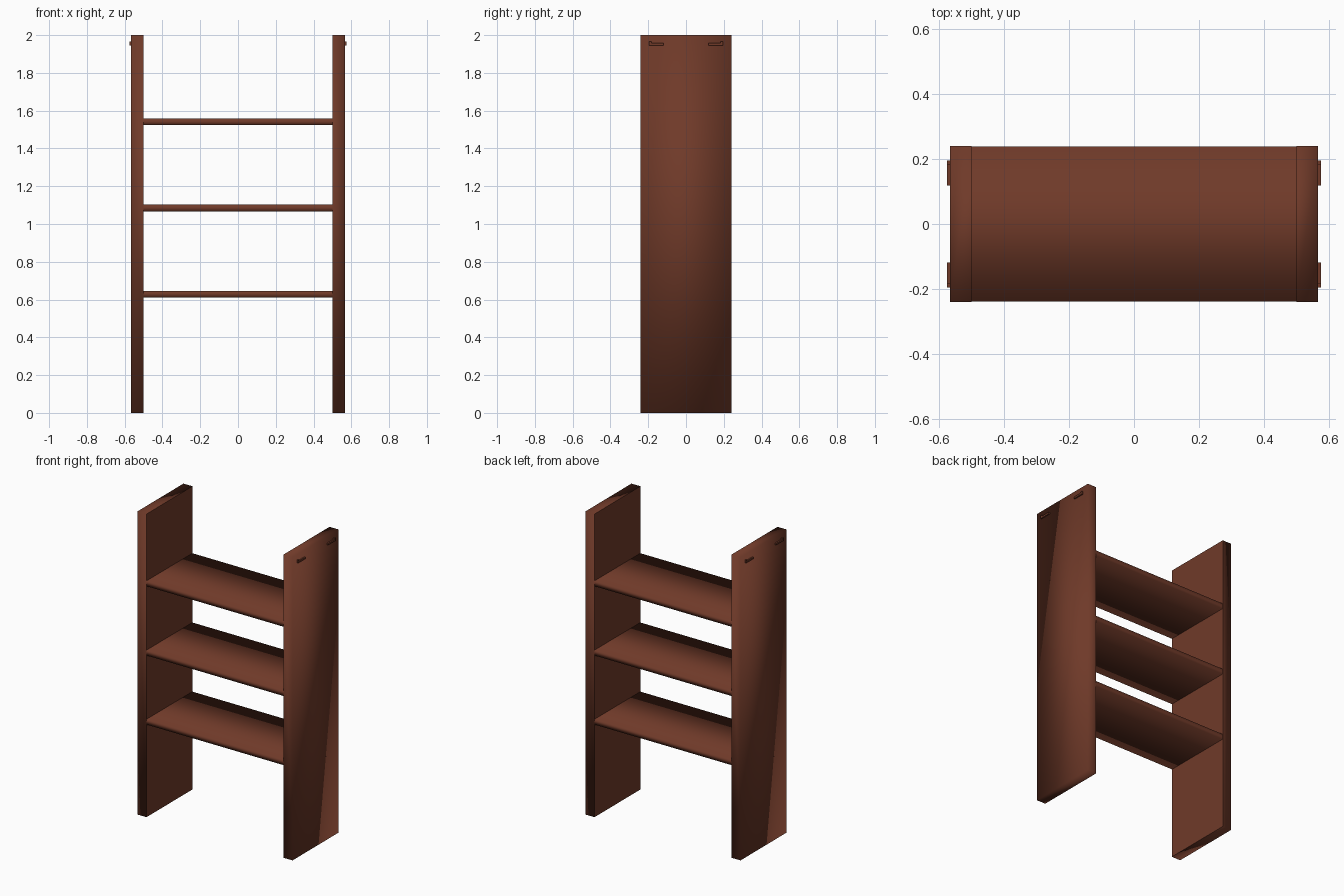
import bpy, bmesh

if "Cube" in bpy.data.objects:
    bpy.data.objects.remove(bpy.data.objects["Cube"])

wood = bpy.data.materials.new("reddish brown wood")
wood.diffuse_color = (0.16, 0.042, 0.022, 1)
wood.use_nodes = True
wood.node_tree.nodes["Principled BSDF"].inputs["Base Color"].default_value = wood.diffuse_color


def box(name, lo, hi, sharp_test=None):
    """Box between two corners; smooth shaded except around faces chosen by sharp_test."""
    bm = bmesh.new()
    bmesh.ops.create_cube(bm, size=1)
    for v in bm.verts:
        for i in range(3):
            v.co[i] = hi[i] if v.co[i] > 0 else lo[i]
    bm.normal_update()
    for f in bm.faces:
        f.smooth = sharp_test is not None
        if sharp_test and sharp_test(f.normal):
            for e in f.edges:
                e.smooth = False
    me = bpy.data.meshes.new(name)
    bm.to_mesh(me)
    bm.free()
    me.materials.append(wood)
    ob = bpy.data.objects.new(name, me)
    bpy.context.collection.objects.link(ob)
    return ob


def span(a, b):
    return min(a, b), max(a, b)


for s, side in ((-1, "left"), (1, "right")):
    # Tall side panel, soft shading everywhere except the flat inner face
    x0, x1 = span(s * 0.5, s * 0.566)
    box(side + "_side_panel", (x0, -0.24, 0), (x1, 0.24, 2),
        lambda n, s=s: n.x * s < -0.5)

    # Small catches near the top of the outer face, with an upturned outer tip
    x0, x1 = span(s * 0.56, s * 0.575)
    for t, end in ((-1, "front"), (1, "back")):
        y0, y1 = span(t * 0.118, t * 0.195)
        box(f"{side}_{end}_catch", (x0, y0, 1.946), (x1, y1, 1.957))
        y0, y1 = span(t * 0.183, t * 0.195)
        box(f"{side}_{end}_catch_tip", (x0, y0, 1.957), (x1, y1, 1.965))

# Three shelves, soft shading around the long axis
for i, z in enumerate((0.61, 1.066, 1.523)):
    box(f"shelf_{i + 1}", (-0.5, -0.238, z), (0.5, 0.238, z + 0.036),
        lambda n: abs(n.x) > 0.5)
